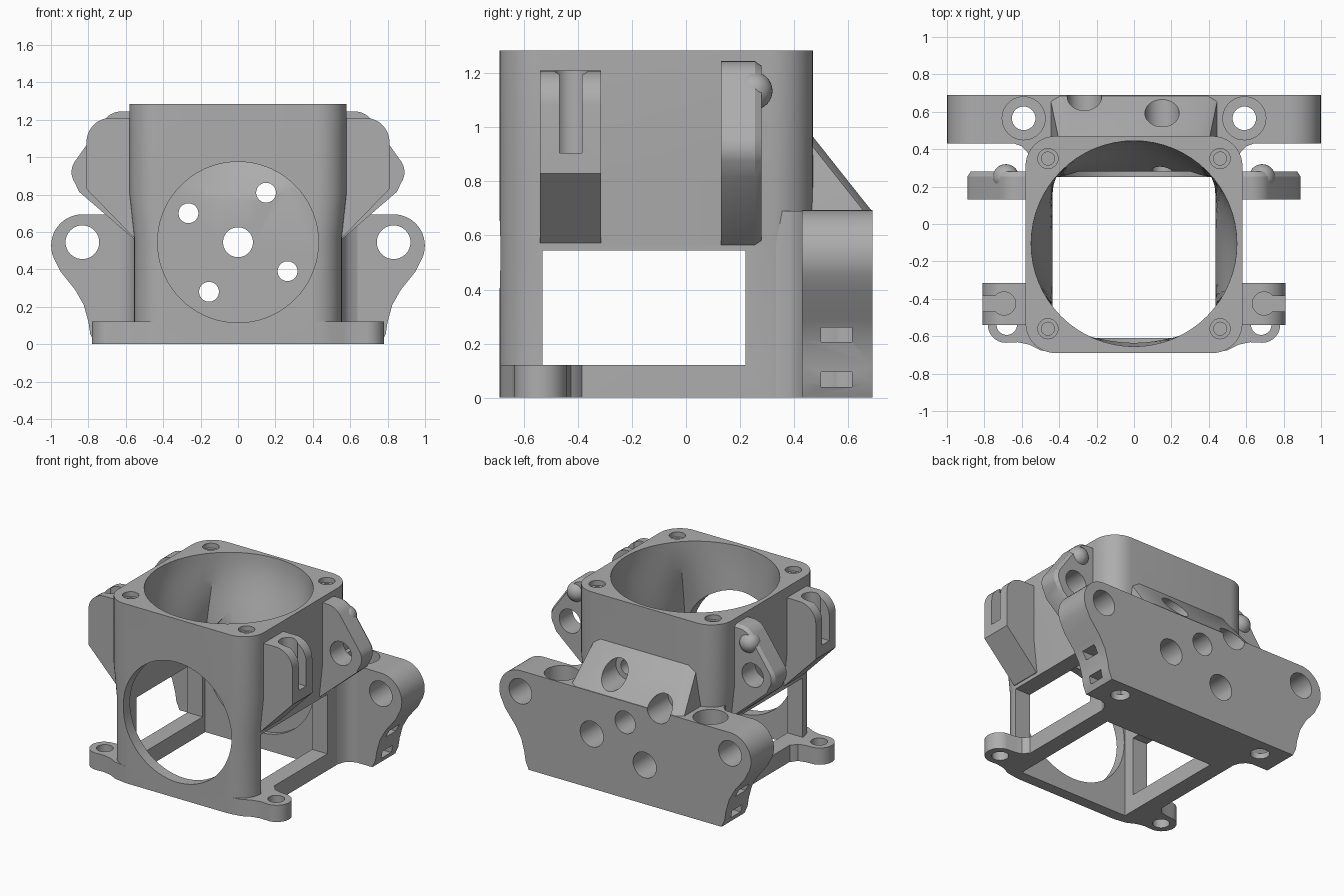
import bpy, bmesh
from math import cos, sin, pi, radians
from mathutils import Vector

old = bpy.data.objects.get("Cube")
if old:
    bpy.data.objects.remove(old, do_unlink=True)

grey = bpy.data.materials.new("plain_grey")
grey.use_nodes = True
grey.diffuse_color = (0.42, 0.42, 0.42, 1)
grey.node_tree.nodes["Principled BSDF"].inputs["Base Color"].default_value = (0.42, 0.42, 0.42, 1)


# ---------- helpers ----------
def loft(name, rings):
    """Closed solid through rings of 3D points."""
    bm = bmesh.new()
    loops = [[bm.verts.new(p) for p in ring] for ring in rings]
    n = len(loops[0])
    for a, b in zip(loops, loops[1:]):
        for i in range(n):
            j = (i + 1) % n
            bm.faces.new((a[i], a[j], b[j], b[i]))
    bm.faces.new(loops[0])
    bm.faces.new(loops[-1])
    bmesh.ops.recalc_face_normals(bm, faces=bm.faces)
    mesh = bpy.data.meshes.new(name)
    bm.to_mesh(mesh)
    bm.free()
    mesh.materials.append(grey)
    ob = bpy.data.objects.new(name, mesh)
    bpy.context.collection.objects.link(ob)
    return ob


def place(pts, axis, d):
    order = {"x": lambda u, v: (d, u, v), "y": lambda u, v: (u, d, v), "z": lambda u, v: (u, v, d)}
    return [Vector(order[axis](u, v)) for u, v in pts]


def prism(name, pts, axis, lo, hi):
    return loft(name, [place(pts, axis, lo), place(pts, axis, hi)])


def arc(cx, cy, r, a0, a1, n):
    return [(cx + r * cos(radians(a0 + (a1 - a0) * i / n)),
             cy + r * sin(radians(a0 + (a1 - a0) * i / n))) for i in range(n + 1)]


def disc(cx, cy, r, n=40):
    return arc(cx, cy, r, 0, 360, n)[:-1]


def rect(u0, u1, v0, v1):
    return [(u0, v0), (u1, v0), (u1, v1), (u0, v1)]


def round_rect(u0, u1, v0, v1, r, n=10):
    return (arc(u0 + r, v0 + r, r, 180, 270, n) + arc(u1 - r, v0 + r, r, 270, 360, n)
            + arc(u1 - r, v1 - r, r, 0, 90, n) + arc(u0 + r, v1 - r, r, 90, 180, n))


def both(half):
    return half + [(-u, v) for u, v in reversed(half)]


def flip(pts, s):
    return [(s * u, v) for u, v in pts]


def activate(ob):
    bpy.ops.object.select_all(action="DESELECT")
    ob.select_set(True)
    bpy.context.view_layer.objects.active = ob


def cut(targets, *cutters):
    for ob in targets:
        activate(ob)
        for c in cutters:
            m = ob.modifiers.new("cut", "BOOLEAN")
            m.operation, m.solver, m.object = "DIFFERENCE", "EXACT", c
            bpy.ops.object.modifier_apply(modifier=m.name)
    for c in cutters:
        bpy.data.objects.remove(c, do_unlink=True)


# ---------- main solids ----------
body = loft("housing", [place(round_rect(-w, w, -0.69, 0.47, 0.16), "z", z)
                        for z, w in ((0, 0.555), (0.57, 0.555), (0.8, 0.58), (1.285, 0.58))])

# front flange with two screw lugs
flange = prism("base_flange", both(
    [(0.42, -0.688), (0.5, -0.675), (0.56, -0.645), (0.62, -0.632)]
    + arc(0.685, -0.538, 0.097, -90, 80, 14)
    + [(0.64, -0.438), (0.59, -0.425), (0.565, -0.39), (0.5, -0.36)]), "z", 0, 0.12)

# rear mounting plate with rounded ears
plate = prism("rear_plate", both(
    [(0.765, 0), (0.79, 0.055), (0.8, 0.12), (0.825, 0.21), (0.87, 0.29), (0.95, 0.39)]
    + arc(0.832, 0.527, 0.167, -30, 90, 16)), "y", 0.43, 0.69)

# filleted joint between housing and plate
joint = prism("plate_joint", both(
    [(0.54, 0.3), (0.556, 0.34), (0.57, 0.385), (0.6, 0.415), (0.645, 0.432), (0.645, 0.5)]),
    "z", 0, 0.69)

# sloped gusset above the plate
gusset = loft("rear_gusset", [
    place([(-w, 0.4), (-w, y - 0.03), (-w + 0.05, y), (w - 0.05, y), (w, y - 0.03), (w, 0.4)], "z", z)
    for z, w, y in ((0.6, 0.45, 0.688), (0.69, 0.445, 0.688), (0.965, 0.4, 0.47))])

# ---------- inner shaft: round at the top, square below ----------
N = 64
rings = []
for z in [-0.1, 0.6] + [0.6 + 0.685 * i / 14 for i in range(1, 15)] + [1.4]:
    t = min(max((z - 0.6) / 0.685, 0), 1)
    t = t * t * (3 - 2 * t)
    ring = []
    for i in range(N):
        c, s = cos(2 * pi * i / N), sin(2 * pi * i / N)
        k = max(abs(c), abs(s))
        square = Vector((0.435 * c / k, -0.18 + 0.43 * s / k, z))
        circle = Vector((0.55 * c, -0.105 + 0.55 * s, z))
        ring.append(square.lerp(circle, t))
    rings.append(ring)
cut([body, flange, joint], loft("shaft", rings))

# side windows, front opening and motor recess
cut([body], prism("window", rect(-0.53, 0.22, 0.12, 0.545), "x", -1, 1))
cut([body, flange], prism("opening", disc(0, 0.545, 0.43, 72), "y", -1, 0.28))

# motor shaft hole and four counterbored bolt holes
rear = [body, plate, gusset, joint]
cut(rear, prism("axle_hole", disc(0, 0.545, 0.08), "y", 0.2, 0.8))
for x, z in ((-0.265, 0.7), (0.15, 0.81), (0.265, 0.39), (-0.155, 0.28)):
    cut(rear, loft("bolt_hole", [place(disc(x, z, r), "y", y)
        for y, r in ((0.2, 0.053), (0.45, 0.053), (0.45, 0.092), (0.8, 0.092))]))

for s in (-1, 1):
    # plate ear holes, vertical holes and nut slots
    cut([plate], prism("ear_hole", disc(s * 0.832, 0.545, 0.09), "y", 0.3, 0.8))
    cut([plate, joint], loft("drop_hole", [place(disc(s * 0.59, 0.565, r), "z", z)
        for z, r in ((-0.1, 0.063), (0.35, 0.063), (0.35, 0.115), (0.8, 0.115))]))
    for z in (0.04, 0.205):
        cut([plate], prism("nut_slot", flip(rect(0.53, 1.1, 0.5, 0.615), s), "z", z, z + 0.055))
    # lug holes and top screw holes
    cut([flange], prism("lug_hole", disc(s * 0.68, -0.538, 0.055), "z", -0.1, 0.3))
    for y in (-0.56, 0.35):
        cut([body], loft("screw_hole", [place(disc(s * 0.46, y, r, 24), "z", z)
            for z, r in ((1.05, 0.035), (1.25, 0.035), (1.25, 0.054), (1.35, 0.054))]))

# ---------- side brackets ----------
for s, side in ((1, "left"), (-1, "right")):
    # slotted fork near the front
    fork = prism(side + "_fork", flip(
        [(0.52, 0.572), (0.56, 0.572), (0.81, 0.83)] + arc(0.68, 1.08, 0.13, 0, 90, 10)
        + [(0.52, 1.21)], s), "y", -0.54, -0.315)
    cut([fork],
        prism("socket", disc(s * 0.695, -0.425, 0.062), "z", 0.905, 1.3),
        prism("slot", flip(rect(0.7, 0.9, -0.468, -0.385), s), "z", 0.905, 1.3))

    # holed ear further back, chamfered on its rear face
    outline = flip([(0.52, 0.565), (0.56, 0.565), (0.85, 0.815)]
                   + arc(0.79, 0.92, 0.1, -35, 35, 8)
                   + arc(0.62, 1.125, 0.12, 35, 90, 8) + [(0.52, 1.245)], s)
    inset = [(s * 0.6 + (u - s * 0.6) * 0.94, 0.9 + (v - 0.9) * 0.95) for u, v in outline]
    ear = loft(side + "_ear", [place(outline, "y", 0.13), place(outline, "y", 0.255),
                               place(inset, "y", 0.28)])
    cut([ear], prism("pivot_hole", disc(s * 0.725, 0.92, 0.085), "y", 0, 0.5))

    # small dome on the ear
    bpy.ops.mesh.primitive_uv_sphere_add(segments=32, ring_count=16, radius=0.07,
                                         location=(s * 0.685, 0.25, 1.135))
    dome = bpy.context.object
    dome.name = side + "_dome"
    dome.data.materials.append(grey)

# ---------- smooth curved walls, keep edges sharp ----------
for ob in list(bpy.context.collection.objects):
    if ob.type == "MESH" and ob.data.materials and ob.data.materials[0] == grey:
        activate(ob)
        bpy.ops.object.shade_smooth_by_angle(angle=radians(30))
